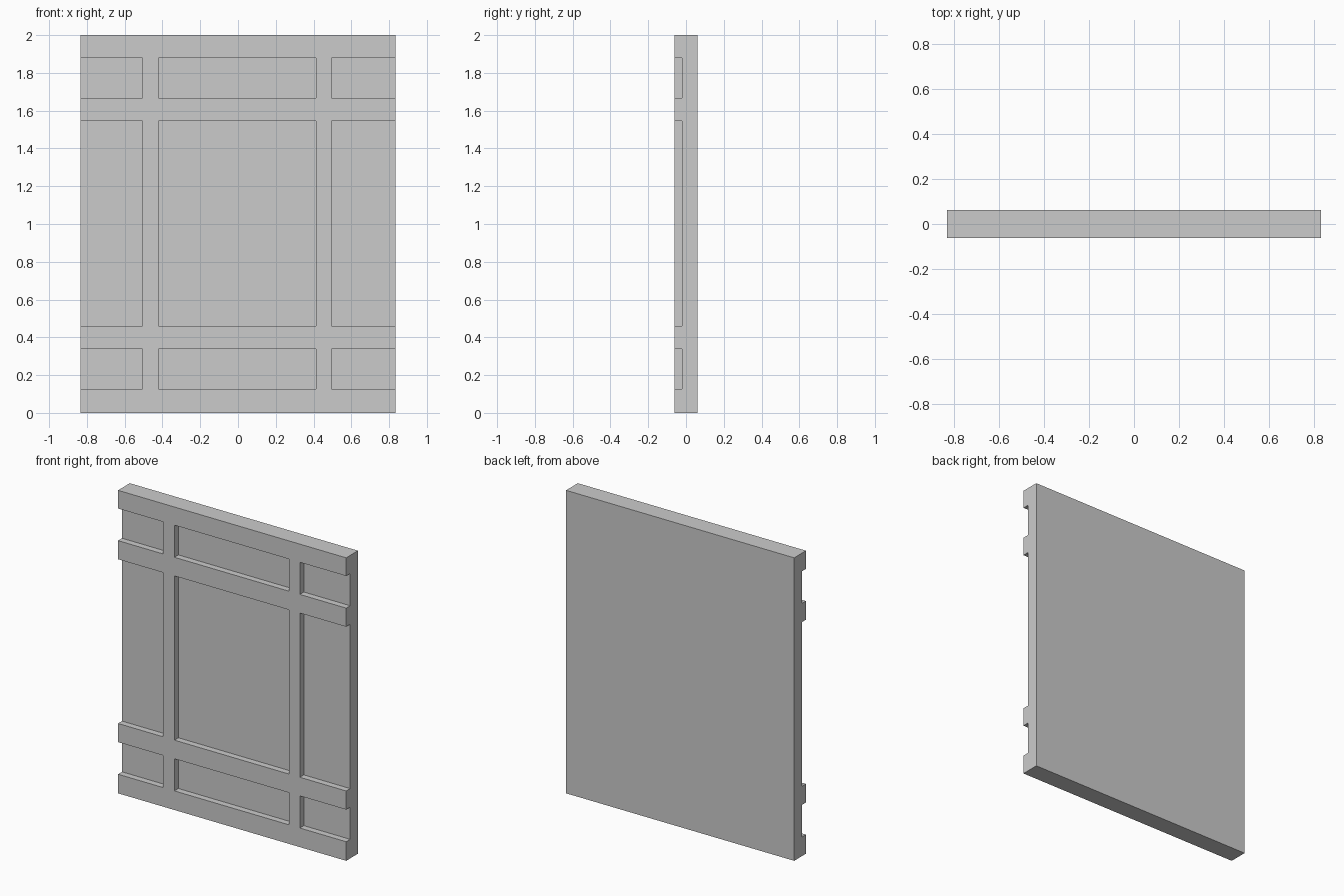
import bpy, bmesh, math

if "Cube" in bpy.data.objects:
    bpy.data.objects.remove(bpy.data.objects["Cube"])

# Grid lines of the frame: odd columns / rows are rails and stiles, the rest panels
XS = [-0.833, -0.505, -0.421, 0.414, 0.495, 0.833]
ZS = [0.0, 0.126, 0.338, 0.461, 1.545, 1.668, 1.88, 2.0]
BACK, RECESS, FRONT = 0.0615, -0.02, -0.0615


def extrude_y(bm, faces, y):
    ret = bmesh.ops.extrude_face_region(bm, geom=faces)
    for v in ret["geom"]:
        if isinstance(v, bmesh.types.BMVert):
            v.co.y = y


bm = bmesh.new()

# Sheet of cells at the recessed panel depth
grid = [[bm.verts.new((x, RECESS, z)) for z in ZS] for x in XS]
for i in range(len(XS) - 1):
    for j in range(len(ZS) - 1):
        bm.faces.new((grid[i][j], grid[i + 1][j], grid[i + 1][j + 1], grid[i][j + 1]))

# Thicken to the back, closing the slab
extrude_y(bm, bm.faces[:], BACK)
bmesh.ops.recalc_face_normals(bm, faces=bm.faces[:])

# Raise the stiles and rails from the front sheet
raised = []
for f in bm.faces:
    c = f.calc_center_median()
    if abs(c.y - RECESS) < 1e-4:
        stile = XS[1] < c.x < XS[2] or XS[3] < c.x < XS[4]
        rail = any(ZS[k] < c.z < ZS[k + 1] for k in (0, 2, 4, 6))
        if stile or rail:
            raised.append(f)
extrude_y(bm, raised, FRONT)

# Merge coplanar cells into clean flat faces
bmesh.ops.recalc_face_normals(bm, faces=bm.faces[:])
bmesh.ops.dissolve_limit(bm, angle_limit=math.radians(1),
                         verts=bm.verts[:], edges=bm.edges[:])

mesh = bpy.data.meshes.new("wall_panel")
bm.to_mesh(mesh)
bm.free()
panel = bpy.data.objects.new("wall_panel", mesh)
bpy.context.collection.objects.link(panel)
